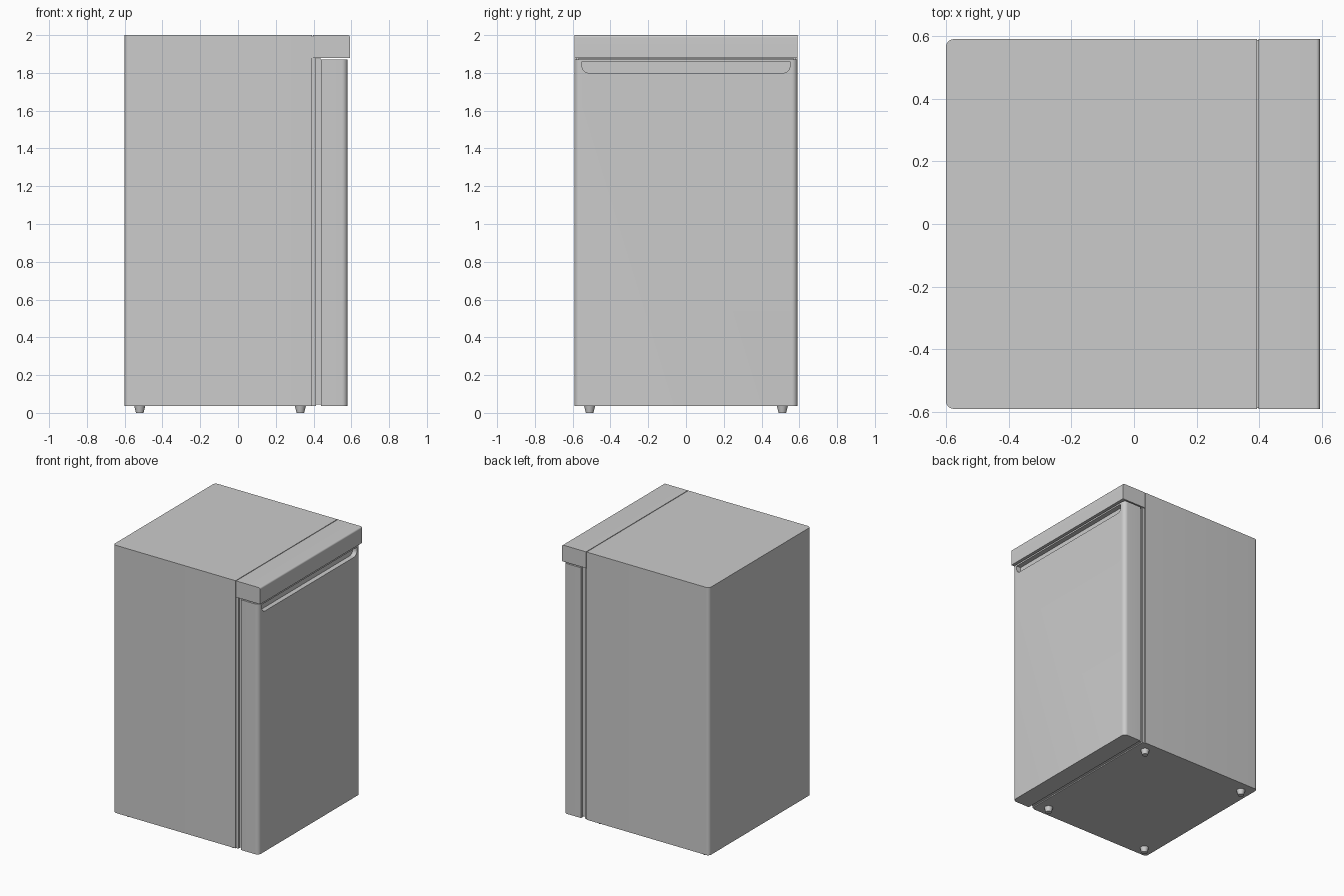
import bpy, bmesh, math

if "Cube" in bpy.data.objects:
    bpy.data.objects.remove(bpy.data.objects["Cube"])

def arc(cx, cy, r, a0, a1, n=8):
    return [(cx + r * math.cos(math.radians(a0 + (a1 - a0) * i / n)),
             cy + r * math.sin(math.radians(a0 + (a1 - a0) * i / n))) for i in range(n + 1)]

def prism(name, profile, lo, hi, place, smooth=True):
    """Extrude a 2D profile from lo to hi; place maps (a, b, t) to xyz."""
    bm = bmesh.new()
    face = bm.faces.new([bm.verts.new(place(a, b, lo)) for a, b in profile])
    ext = bmesh.ops.extrude_face_region(bm, geom=[face])
    delta = [h - l for h, l in zip(place(0, 0, hi), place(0, 0, lo))]
    bmesh.ops.translate(bm, vec=delta,
                        verts=[g for g in ext['geom'] if isinstance(g, bmesh.types.BMVert)])
    bmesh.ops.recalc_face_normals(bm, faces=bm.faces)
    me = bpy.data.meshes.new(name)
    bm.to_mesh(me)
    bm.free()
    ob = bpy.data.objects.new(name, me)
    bpy.context.collection.objects.link(ob)
    if smooth:
        shade(ob)
    return ob

def shade(ob):
    bpy.ops.object.select_all(action='DESELECT')
    bpy.context.view_layer.objects.active = ob
    ob.select_set(True)
    bpy.ops.object.shade_smooth_by_angle(angle=math.radians(35))

def up(a, b, t): return (a, b, t)        # plan profile raised along z
def across(a, b, t): return (a, t, b)    # side profile run along y
def outward(a, b, t): return (t, a, b)   # front profile run along x

def box(x0, x1, y0, y1):
    return [(x0, y0), (x1, y0), (x1, y1), (x0, y1)]

W = 0.59

# Cabinet with rounded rear corners
r = 0.025
prism("cabinet", [(0.393, -W), (0.393, W)] + arc(-0.6 + r, W - r, r, 90, 180)
      + arc(-0.6 + r, -W + r, r, 180, 270), 0.037, 2.0, up)

# Front flange and door gasket
prism("front_flange", box(0.393, 0.412, -W + 0.008, W - 0.008), 0.037, 1.88, up)
prism("door_gasket", box(0.41, 0.439, -W + 0.018, W - 0.018), 0.045, 1.875, up)

# Worktop front trim, with a narrow seam behind it and eased front edge
r = 0.012
prism("top_trim", [(0.398, 1.88), (0.593, 1.88)] + arc(0.593 - r, 2.0 - r, r, 0, 90)
      + [(0.398, 2.0)], -W, W, across)
prism("trim_seam", box(0.39, 0.40, 1.88, 1.992), -W + 0.003, W - 0.003, across)

# Door with rounded front corners
r = 0.03
door = prism("door", [(0.439, -W)] + arc(0.58 - r, -W + r, r, -90, 0)
             + arc(0.58 - r, W - r, r, 0, 90) + [(0.439, W)], 0.037, 1.872, up, False)

# Recessed grip along the top of the door
r = 0.035
cut = prism("grip_cutter", [(0.55, 1.86), (-0.55, 1.86)]
            + arc(-0.55 + r, 1.80 + r, r, 180, 270) + arc(0.55 - r, 1.80 + r, r, 270, 360),
            0.545, 0.65, outward, False)
cut.hide_render = True
mod = door.modifiers.new("grip", 'BOOLEAN')
mod.object = cut
mod.solver = 'EXACT'
bpy.context.view_layer.objects.active = door
bpy.ops.object.modifier_apply(modifier=mod.name)
bpy.data.objects.remove(cut)
shade(door)

# Tapered feet
for i, (x, y) in enumerate([(sx, sy) for sx in (-0.52, 0.33) for sy in (-0.51, 0.51)]):
    bpy.ops.mesh.primitive_cone_add(vertices=24, radius1=0.02, radius2=0.03,
                                    depth=0.04, location=(x, y, 0.02))
    foot = bpy.context.object
    foot.name = f"foot_{i + 1}"
    shade(foot)
